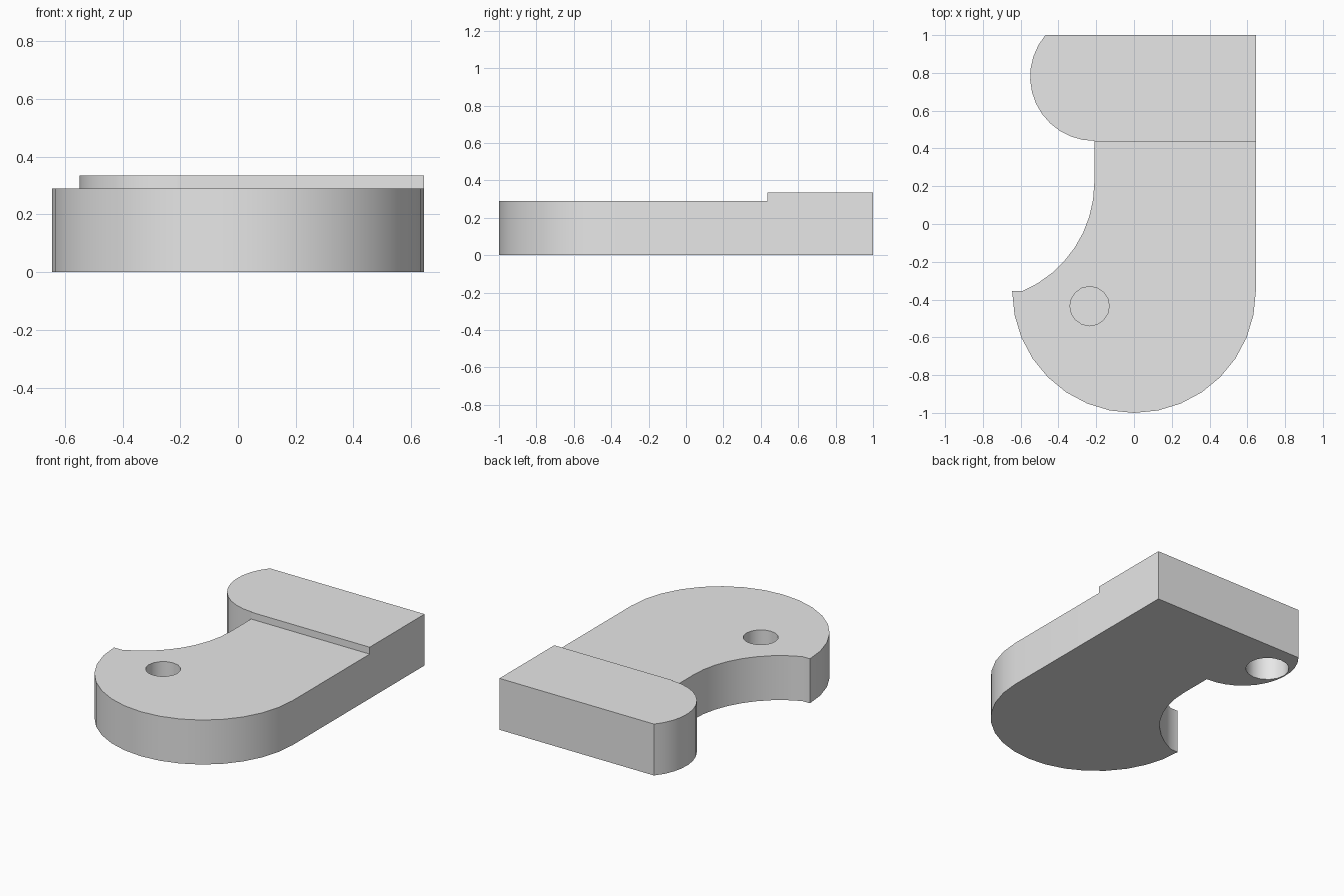
import bpy
import bmesh
from math import cos, sin, radians

cube = bpy.data.objects.get("Cube")
if cube:
    bpy.data.objects.remove(cube, do_unlink=True)

# Single plain grey material
grey = bpy.data.materials.new("light grey")
grey.use_nodes = True
colour = (0.8, 0.8, 0.8, 1)
grey.diffuse_color = colour
grey.node_tree.nodes["Principled BSDF"].inputs["Base Color"].default_value = colour


def arc(cx, cy, r, start, end, steps):
    """Points along a circular arc, angles in degrees."""
    angles = [radians(start + (end - start) * i / steps) for i in range(steps + 1)]
    return [(cx + r * cos(a), cy + r * sin(a)) for a in angles]


def prism(name, outline, bottom, top):
    """Extrude a flat outline upwards into a solid."""
    bm = bmesh.new()
    face = bm.faces.new([bm.verts.new((x, y, bottom)) for x, y in outline])
    result = bmesh.ops.extrude_face_region(bm, geom=[face], use_keep_orig=True)
    raised = [v for v in result["geom"] if isinstance(v, bmesh.types.BMVert)]
    bmesh.ops.translate(bm, vec=(0, 0, top - bottom), verts=raised)
    bmesh.ops.recalc_face_normals(bm, faces=bm.faces)
    mesh = bpy.data.meshes.new(name)
    bm.to_mesh(mesh)
    bm.free()
    mesh.materials.append(grey)
    obj = bpy.data.objects.new(name, mesh)
    bpy.context.collection.objects.link(obj)
    return obj


def combine(target, tool, operation):
    """Apply a boolean and discard the tool."""
    tool.hide_render = True
    mod = target.modifiers.new(operation, "BOOLEAN")
    mod.operation = operation
    mod.solver = "EXACT"
    mod.object = tool
    bpy.context.view_layer.objects.active = target
    bpy.ops.object.modifier_apply(modifier=mod.name)
    bpy.data.objects.remove(tool, do_unlink=True)


SIDE = 0.645      # right-hand edge and front radius
BEND = -0.355     # where the straight side meets the rounded front
NECK = -0.21      # narrow side of the shank
STEP = 0.435      # start of the raised block

# Hook body: rounded front, curved notch, straight shank
front = arc(0, BEND, SIDE, 0, -180, 16)
notch = arc(-0.835, 0.22, 0.625, -66.9, 0, 8)
shank_end = [(NECK, 0.7), (SIDE, 0.7)]
body = prism("hook_body", front + notch + shank_end, 0, 0.29)

# Raised end block with a rounded lobe
lobe = arc(NECK, 0.78, 0.34, 139.7, 270, 12)
block = prism("raised_block", lobe + [(NECK, STEP), (SIDE, STEP), (SIDE, 1), (-0.47, 1)][:-1], 0, 0.335)
combine(body, block, "UNION")

# Blind holes: socket in the top of the hook, wider one under the lobe
for name, x, y, r, low, high in (
    ("top_socket", -0.235, -0.435, 0.104, 0.08, 0.4),
    ("bottom_socket", -0.41, 0.775, 0.132, -0.1, 0.2),
):
    combine(body, prism(name, arc(x, y, r, 0, 337.5, 15), low, high), "DIFFERENCE")

# Smooth curved walls, keep hard edges
bpy.ops.object.select_all(action="DESELECT")
body.select_set(True)
bpy.context.view_layer.objects.active = body
bpy.ops.object.shade_smooth_by_angle(angle=radians(30))
